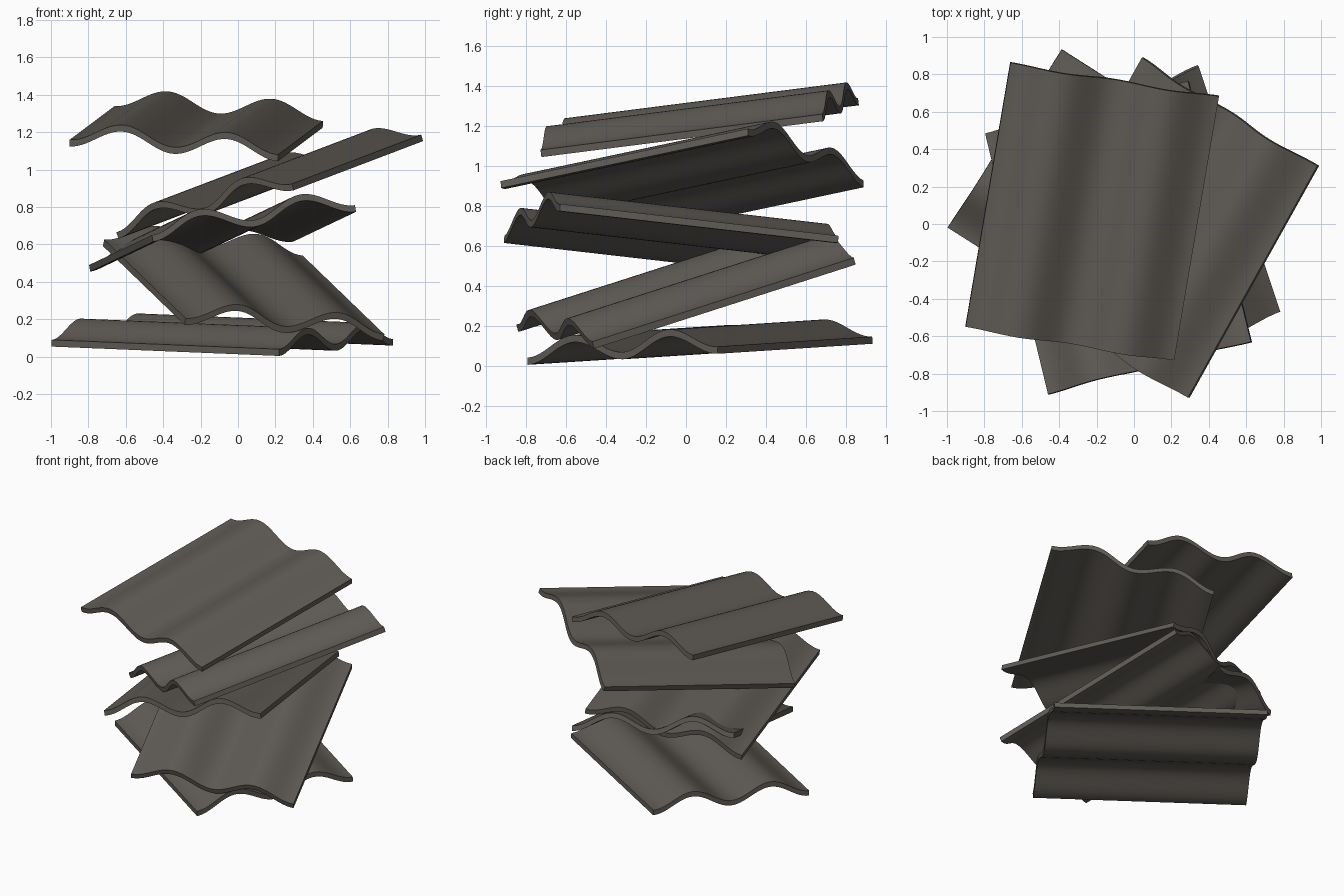
import bpy, bmesh, math
from mathutils import Vector, Matrix

if "Cube" in bpy.data.objects:
    bpy.data.objects.remove(bpy.data.objects["Cube"], do_unlink=True)

WIDTH, LENGTH = 1.132, 1.443
HEIGHT, THICK = 0.10, 0.036
STEPS, WAVES = 48, 2

# Single weathered grey-brown colour
grey = bpy.data.materials.new("weathered_grey")
grey.use_nodes = True
colour = (0.118, 0.106, 0.092, 1)
grey.diffuse_color = colour
grey.node_tree.nodes["Principled BSDF"].inputs["Base Color"].default_value = colour


def corrugated_sheet(name, corner, across, along):
    """Wavy sheet from its corner, with its width and length directions."""
    bm = bmesh.new()
    # Cross-section of the wave as a strip of quads
    pairs = []
    for i in range(STEPS + 1):
        t = i / STEPS
        z = HEIGHT * (1 - math.cos(math.tau * WAVES * t)) / 2
        pairs.append((bm.verts.new((t * WIDTH, 0, z - THICK)),
                      bm.verts.new((t * WIDTH, 0, z))))
    for (a, b), (c, d) in zip(pairs, pairs[1:]):
        bm.faces.new((a, c, d, b))
    # Pull the section along the sheet
    res = bmesh.ops.extrude_face_region(bm, geom=bm.faces[:], use_keep_orig=True)
    moved = [g for g in res["geom"] if isinstance(g, bmesh.types.BMVert)]
    bmesh.ops.translate(bm, verts=moved, vec=(0, LENGTH, 0))
    bmesh.ops.recalc_face_normals(bm, faces=bm.faces[:])

    mesh = bpy.data.meshes.new(name)
    bm.to_mesh(mesh)
    bm.free()
    mesh.materials.append(grey)
    obj = bpy.data.objects.new(name, mesh)
    bpy.context.collection.objects.link(obj)

    # Tilt the sheet into its place in the pile
    x = Vector(across).normalized()
    z = x.cross(Vector(along)).normalized()
    y = z.cross(x)
    turn = Matrix((x, y, z)).transposed().to_4x4()
    obj.matrix_world = Matrix.Translation(corner) @ turn

    bpy.ops.object.select_all(action="DESELECT")
    obj.select_set(True)
    bpy.context.view_layer.objects.active = obj
    bpy.ops.object.shade_smooth_by_angle(angle=math.radians(35))


# Sheets from the ground up: corner, width direction, length direction
corrugated_sheet("bottom_sheet", (0.22, -0.795, 0.04), (0.605, 0.945, 0.055), (-1.22, 0.775, 0.05))
corrugated_sheet("second_sheet", (-0.28, -0.85, 0.205), (1.06, 0.38, -0.085), (-0.44, 1.305, 0.42))
corrugated_sheet("third_sheet", (-0.46, -0.91, 0.65), (1.085, 0.28, 0.16), (-0.34, 1.39, -0.16))
corrugated_sheet("fourth_sheet", (-0.65, -0.35, 0.665), (0.94, -0.58, 0.26), (0.70, 1.23, 0.265))
corrugated_sheet("top_sheet", (-0.90, -0.55, 1.16), (1.12, -0.18, -0.08), (0.23, 1.41, 0.18))
